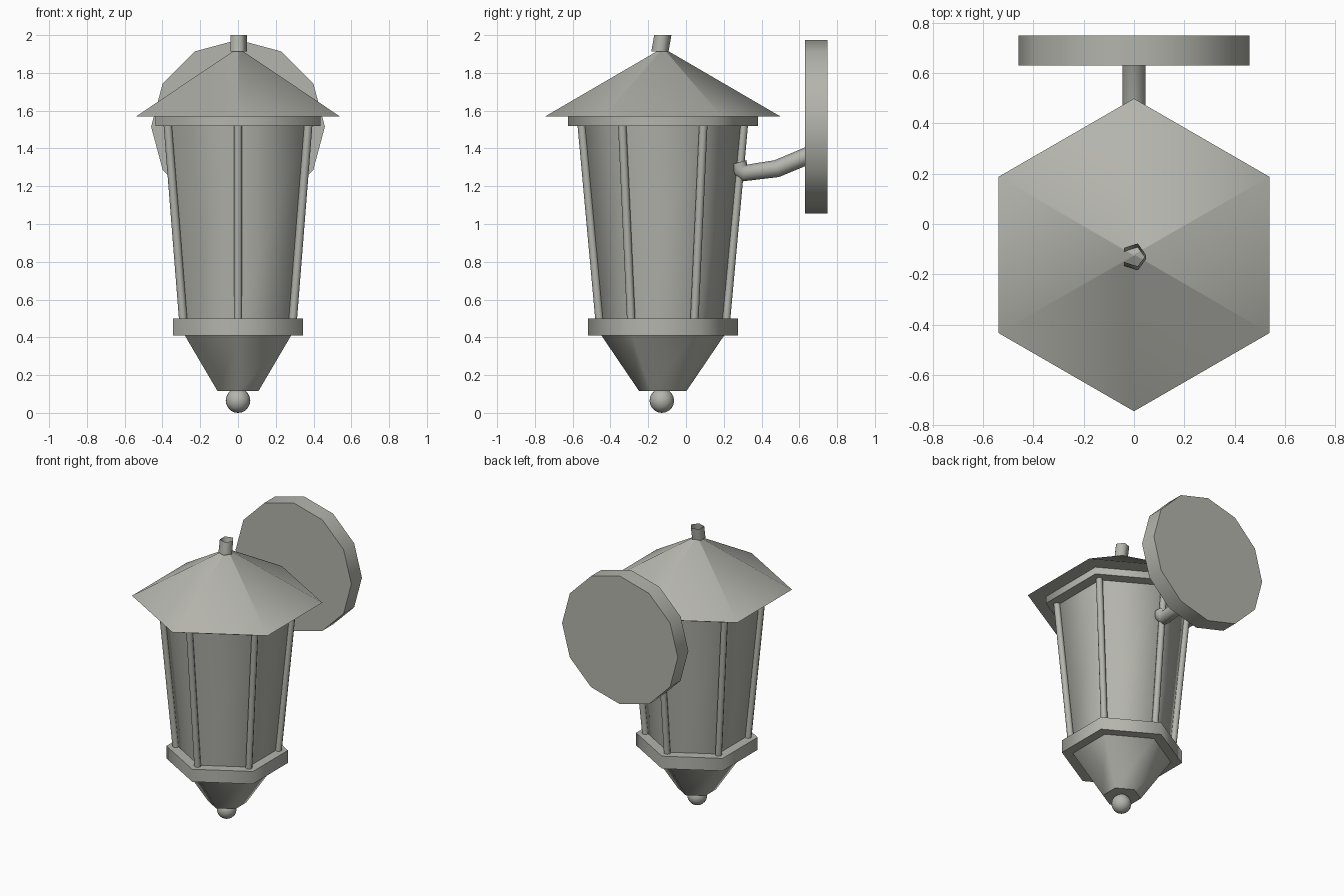
import bpy, bmesh, math
from mathutils import Vector

if "Cube" in bpy.data.objects:
    bpy.data.objects.remove(bpy.data.objects["Cube"])

metal = bpy.data.materials.new("warm grey metal")
metal.diffuse_color = (0.46, 0.46, 0.42, 1)
metal.use_nodes = True
metal.node_tree.nodes["Principled BSDF"].inputs["Base Color"].default_value = metal.diffuse_color
CY = -0.123          # lantern axis in y
HEX = math.pi / 2    # hexagons point along y


def loft(name, p0, r0, p1, r1, sides=6, start=HEX, axis="z", caps=True):
    """Smooth-sided frustum between two parallel rings, with flat caps."""
    bm = bmesh.new()
    rings = []
    for p, r in ((p0, r0), (p1, r1)):
        ring = []
        for i in range(sides):
            a = start + i * math.tau / sides
            c, s = r * math.cos(a), r * math.sin(a)
            off = (c, s, 0) if axis == "z" else (c, 0, s)
            ring.append(bm.verts.new(Vector(p) + Vector(off)))
        rings.append(ring)
    lo, hi = rings
    for i in range(sides):
        j = (i + 1) % sides
        bm.faces.new((lo[i], lo[j], hi[j], hi[i])).smooth = True
    if caps:
        bm.faces.new(lo[::-1])
        bm.faces.new(hi)
    bmesh.ops.recalc_face_normals(bm, faces=bm.faces[:])
    mesh = bpy.data.meshes.new(name)
    bm.to_mesh(mesh)
    bm.free()
    mesh.materials.append(metal)
    ob = bpy.data.objects.new(name, mesh)
    bpy.context.collection.objects.link(ob)
    return ob


def tier(name, z0, r0, z1, r1):
    return loft(name, (0, CY, z0), r0, (0, CY, z1), r1)


# Hexagonal lantern body, bottom to top
tier("lower_cone", 0.115, 0.125, 0.41, 0.325)
tier("base_ring", 0.41, 0.397, 0.50, 0.397)
tier("glass", 0.50, 0.322, 1.52, 0.418)
tier("top_ring", 1.52, 0.503, 1.57, 0.503)
tier("roof", 1.57, 0.622, 1.93, 0.004)

# Corner bars
for i in range(6):
    a = HEX + i * math.tau / 6
    d = Vector((math.cos(a), math.sin(a), 0))
    c = Vector((0, CY, 0))
    loft(f"corner_bar_{i + 1}", c + d * 0.335 + Vector((0, 0, 0.49)), 0.022,
         c + d * 0.43 + Vector((0, 0, 1.53)), 0.022, sides=8)

# Open, slightly leaning five-sided tip
loft("roof_tip", (0, -0.138, 1.912), 0.048, (0, -0.123, 2.0), 0.048,
     sides=5, start=0, caps=False)

# Ball under the body
bpy.ops.mesh.primitive_uv_sphere_add(segments=16, ring_count=10, radius=0.065,
                                     location=(0, CY - 0.005, 0.065))
ball = bpy.context.object
ball.name = "bottom_ball"
ball.data.materials.append(metal)
bpy.ops.object.shade_smooth()

# Twelve-sided wall plate
loft("wall_plate", (0, 0.63, 1.515), 0.46, (0, 0.75, 1.515), 0.46,
     sides=12, start=0, axis="y")

# Bent arm from the plate to the rear bar
curve = bpy.data.curves.new("wall_arm", "CURVE")
curve.dimensions = "3D"
curve.bevel_depth = 0.046
curve.bevel_resolution = 2
curve.use_fill_caps = True
path = [(0.65, 1.364), (0.48, 1.293), (0.31, 1.27), (0.285, 1.29), (0.275, 1.325)]
spline = curve.splines.new("POLY")
spline.points.add(len(path) - 1)
for pt, (y, z) in zip(spline.points, path):
    pt.co = (0, y, z, 1)
arm = bpy.data.objects.new("wall_arm", curve)
bpy.context.collection.objects.link(arm)
bpy.ops.object.select_all(action="DESELECT")
arm.select_set(True)
bpy.context.view_layer.objects.active = arm
bpy.ops.object.convert(target="MESH")
arm = bpy.context.object
arm.data.materials.clear()
arm.data.materials.append(metal)
bpy.ops.object.shade_smooth_by_angle(angle=math.radians(50))
